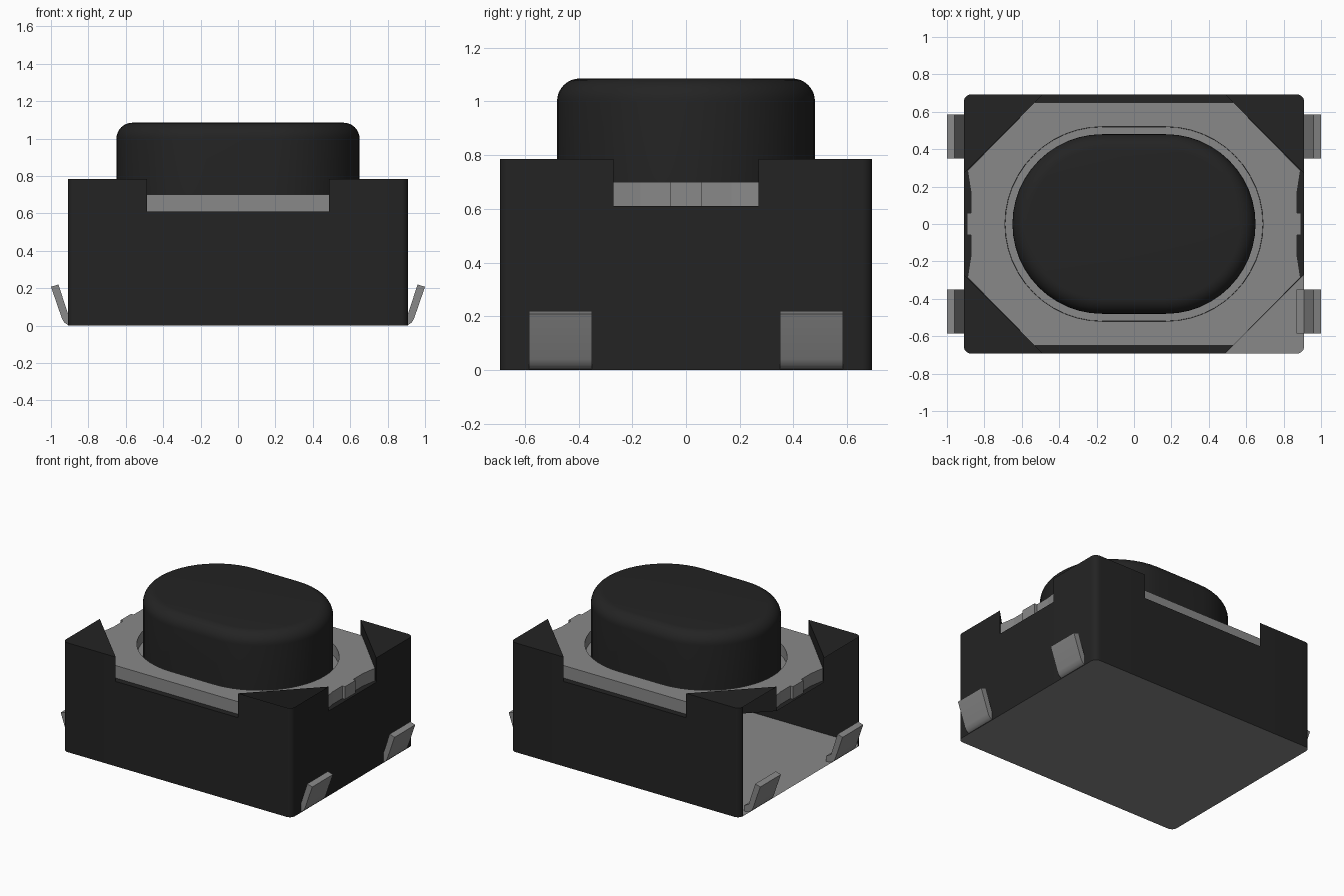
import bpy, bmesh, math

if "Cube" in bpy.data.objects:
    bpy.data.objects.remove(bpy.data.objects["Cube"], do_unlink=True)


def material(name, rgb):
    m = bpy.data.materials.new(name)
    m.use_nodes = True
    m.diffuse_color = (*rgb, 1)
    m.node_tree.nodes["Principled BSDF"].inputs["Base Color"].default_value = (*rgb, 1)
    return m


black = material("black plastic", (0.017, 0.017, 0.017))
grey = material("grey metal", (0.25, 0.25, 0.25))


def finish(bm, name, mat, smooth=True):
    bmesh.ops.remove_doubles(bm, verts=bm.verts, dist=0.0005)
    me = bpy.data.meshes.new(name)
    bm.to_mesh(me)
    bm.free()
    me.materials.append(mat)
    ob = bpy.data.objects.new(name, me)
    bpy.context.collection.objects.link(ob)
    if smooth:
        bpy.ops.object.select_all(action="DESELECT")
        ob.select_set(True)
        bpy.context.view_layer.objects.active = ob
        bpy.ops.object.shade_smooth_by_angle(angle=math.radians(35))


def face(bm, pts):
    bm.faces.new([bm.verts.new(p) for p in pts])


def at(pts, z):
    return [(x, y, z) for x, y in pts]


def walls(bm, pts, z0, z1, skip=lambda a, b: False):
    for a, b in zip(pts, pts[1:] + pts[:1]):
        if not skip(a, b):
            face(bm, [(*a, z0), (*b, z0), (*b, z1), (*a, z1)])


def stadium(half, r, n=24):
    """Counter-clockwise outline with two round ends."""
    pts = []
    for cx, start in ((half, -math.pi / 2), (-half, math.pi / 2)):
        for i in range(n + 1):
            t = start + math.pi * i / n
            pts.append((cx + r * math.cos(t), r * math.sin(t)))
    return pts


# Housing dimensions
W, D, R, CUT = 0.91, 0.693, 0.04, 1.18
LEDGE, TOP = 0.61, 0.785

# One corner outline, mirrored to the four quadrants in order
corner = [(W, CUT - W)]
for i in range(7):
    t = math.pi / 2 * i / 6
    corner.append((W - R + R * math.cos(t), D - R + R * math.sin(t)))
corner.append((CUT - D, D))
corners = []
for sx, sy in ((1, 1), (-1, 1), (-1, -1), (1, -1)):
    c = [(x * sx, y * sy) for x, y in corner]
    corners.append(c if sx * sy > 0 else c[::-1])
outline = [p for c in corners for p in c]


def open_side(a, b):
    return max(a[0], b[0]) < -W + 0.001


# Hollow housing: right-hand end open, one post left without a cap
bm = bmesh.new()
walls(bm, outline, 0, LEDGE, open_side)
face(bm, at([p for c in corners for p in (c[0], c[-1])], LEDGE))
for k, c in enumerate(corners):
    walls(bm, c, LEDGE, TOP, open_side)
    if k != 3:
        face(bm, at(c, TOP))
finish(bm, "housing", black)

# Base sheet
bm = bmesh.new()
face(bm, at(outline[::-1], 0))
finish(bm, "base_sheet", grey, False)

# Cover plate with stepped ends and an oval hole
end = [(0.89, -0.285), (0.872, -0.17), (0.872, -0.06), (0.893, -0.06)]
end += [(x, -y) for x, y in end[::-1]]
side = [(0.53, -0.65)] + end + [(0.53, 0.65)]
plate = side + [(-x, -y) for x, y in side]
hole = stadium(0.17, 0.52)
bm = bmesh.new()
edges = []
for loop in (plate, hole):
    vs = [bm.verts.new(p) for p in at(loop, 0.70)]
    edges += [bm.edges.new((a, b)) for a, b in zip(vs, vs[1:] + vs[:1])]
bmesh.ops.triangle_fill(bm, use_beauty=True, edges=edges, normal=(0, 0, 1))
walls(bm, plate, LEDGE, 0.70)
walls(bm, hole[::-1], LEDGE, 0.70)
finish(bm, "cover_plate", grey, False)

# Shelf seen in the gap around the button
bm = bmesh.new()
face(bm, at(stadium(0.17, 0.519), LEDGE + 0.01))
finish(bm, "button_shelf", grey, False)

# Button: oval rings with a rounded top edge
F, H = 0.085, 1.085
rings = [(0.48, LEDGE)]
for i in range(9):
    t = math.pi / 2 * i / 8
    rings.append((0.48 - F + F * math.cos(t), H - F + F * math.sin(t)))
bm = bmesh.new()
for (r0, z0), (r1, z1) in zip(rings, rings[1:]):
    lo, hi = at(stadium(0.17, r0), z0), at(stadium(0.17, r1), z1)
    for i in range(len(lo)):
        face(bm, [lo[i - 1], lo[i], hi[i], hi[i - 1]])
face(bm, at(stadium(0.17, rings[-1][0]), H))
finish(bm, "button", black)

# Four bent terminals
profile = [(0.87, 0), (0.91, 0.004), (0.93, 0.018), (0.942, 0.04),
           (1.0, 0.208), (0.96, 0.22), (0.908, 0.06), (0.87, 0.04)]
for sx, xname in ((1, "left"), (-1, "right")):
    for sy, yname in ((1, "back"), (-1, "front")):
        bm = bmesh.new()
        a = [(sx * x, sy * 0.35, z) for x, z in profile]
        b = [(sx * x, sy * 0.585, z) for x, z in profile]
        face(bm, a)
        face(bm, b)
        for i in range(len(a)):
            face(bm, [a[i - 1], a[i], b[i], b[i - 1]])
        bmesh.ops.remove_doubles(bm, verts=bm.verts, dist=0.0005)
        bmesh.ops.recalc_face_normals(bm, faces=bm.faces)
        finish(bm, f"{yname}_{xname}_terminal", grey)
